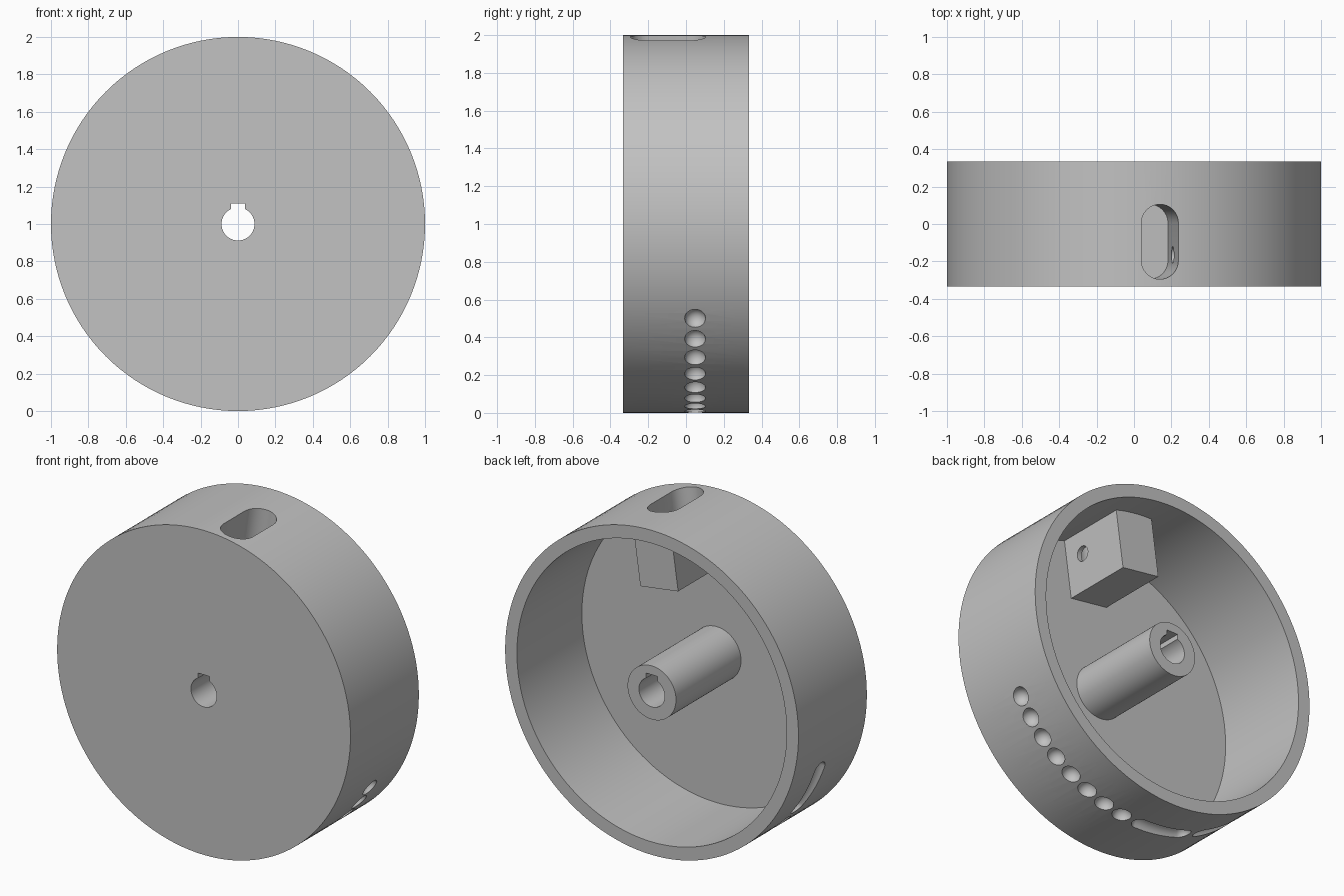
import bpy, bmesh, math
from mathutils import Matrix, Vector

if "Cube" in bpy.data.objects:
    bpy.data.objects.remove(bpy.data.objects["Cube"])

SEG = 128
HALF = 0.333                      # half of the drum width along y
TILT = math.radians(8)            # angle of the pocket block from the vertical
LIFT = Matrix.Translation((0, 0, 1))
RADIAL = LIFT @ Matrix.Rotation(TILT, 4, 'Y')

grey = bpy.data.materials.new("plain_grey")
grey.diffuse_color = (0.54, 0.54, 0.54, 1)
grey.use_nodes = True
grey.node_tree.nodes["Principled BSDF"].inputs["Base Color"].default_value = grey.diffuse_color


def finish(name, bm, matrix):
    bmesh.ops.transform(bm, matrix=matrix, verts=bm.verts)
    bmesh.ops.recalc_face_normals(bm, faces=bm.faces)
    mesh = bpy.data.meshes.new(name)
    bm.to_mesh(mesh)
    bm.free()
    mesh.materials.append(grey)
    ob = bpy.data.objects.new(name, mesh)
    bpy.context.collection.objects.link(ob)
    return ob


def box(name, lo, hi, matrix):
    bm = bmesh.new()
    bmesh.ops.create_cube(bm, size=1)
    for v in bm.verts:
        v.co = Vector([a + (c + 0.5) * (b - a) for a, b, c in zip(lo, hi, v.co)])
    return finish(name, bm, matrix)


def lathe(name, profile):
    """Closed (radius, y) profile spun about the y axis."""
    bm = bmesh.new()
    rings = []
    for i in range(SEG):
        a = 2 * math.pi * i / SEG
        rings.append([bm.verts.new((r * math.cos(a), y, r * math.sin(a))) for r, y in profile])
    n = len(profile)
    for i in range(SEG):
        p, q = rings[i], rings[(i + 1) % SEG]
        for j in range(n):
            k = (j + 1) % n
            bm.faces.new((p[j], p[k], q[k], q[j]))
    return finish(name, bm, LIFT)


def rim_capsule(name, start, end, rad, y):
    """Round-ended capsule bent along the rim, angles in degrees below +x."""
    start, end = math.radians(start), math.radians(end)
    cap, sides = 8, 24
    stations = [(start - rad * math.cos(t), rad * math.sin(t))
                for t in [math.pi / 2 * i / cap for i in range(1, cap + 1)]]
    if end > start:
        stations += [(start + (end - start) * i / 12, rad) for i in range(1, 12)]
    stations += [(end + rad * math.sin(t), rad * math.cos(t))
                 for t in [math.pi / 2 * i / cap for i in range(0 if end > start else 1, cap)]]

    def point(a, r, t):
        d = 1 + r * math.cos(t)
        return (d * math.cos(a), y + r * math.sin(t), -d * math.sin(a))

    bm = bmesh.new()
    rings = [[bm.verts.new(point(a, r, 2 * math.pi * k / sides)) for k in range(sides)]
             for a, r in stations]
    tips = [bm.verts.new(point(start - rad, 0, 0)), bm.verts.new(point(end + rad, 0, 0))]
    for k in range(sides):
        m = (k + 1) % sides
        for p, q in zip(rings, rings[1:]):
            bm.faces.new((p[k], p[m], q[m], q[k]))
        bm.faces.new((tips[0], rings[0][m], rings[0][k]))
        bm.faces.new((tips[1], rings[-1][k], rings[-1][m]))
    return finish(name, bm, LIFT)


def combine(target, tool, operation):
    mod = target.modifiers.new(tool.name, 'BOOLEAN')
    mod.operation, mod.object, mod.solver = operation, tool, 'EXACT'
    bpy.context.view_layer.objects.active = target
    bpy.ops.object.modifier_apply(modifier=mod.name)
    bpy.data.objects.remove(tool, do_unlink=True)


# Drum shell with front wall, rim and central hub in one profile
drum = lathe("drum", [(0.088, -HALF), (1, -HALF), (1, HALF), (0.92, HALF),
                      (0.92, -0.30), (0.165, -0.30), (0.165, HALF), (0.088, HALF)])

# Keyway along the bore
combine(drum, box("keyway", (-0.038, -0.5, 0.03), (0.038, 0.5, 0.11), LIFT), 'DIFFERENCE')

# Pocket block inside the rim
combine(drum, box("pocket_block", (-0.13, -0.32, 0.555), (0.13, 0.15, 0.955), RADIAL), 'UNION')

# Round-ended pocket cut from the rim into the block
bm = bmesh.new()
outline = []
for i in range(34):
    upper = i < 17
    t = math.pi * (i if upper else i - 1) / 16
    outline.append(bm.verts.new((0.1 * math.cos(t), (0.005 if upper else -0.195) + 0.1 * math.sin(t), 0.595)))
face = bm.faces.new(outline)
top = bmesh.ops.extrude_face_region(bm, geom=[face])
bmesh.ops.translate(bm, vec=(0, 0, 0.6), verts=[g for g in top["geom"] if isinstance(g, bmesh.types.BMVert)])
combine(drum, finish("pocket", bm, RADIAL), 'DIFFERENCE')

# Small side hole into the pocket
bm = bmesh.new()
bmesh.ops.create_cone(bm, cap_ends=True, segments=32, radius1=0.045, radius2=0.045, depth=0.15)
hole = finish("side_hole", bm, RADIAL @ Matrix.Translation((0.125, -0.165, 0.775))
              @ Matrix.Rotation(math.pi / 2, 4, 'Y'))
combine(drum, hole, 'DIFFERENCE')

# Row of round dimples, then three long grooves around the rim
for i in range(8):
    combine(drum, rim_capsule("dimple", 30 + 7.5 * i, 30 + 7.5 * i, 0.055, 0.048), 'DIFFERENCE')
for i in range(3):
    a = 90.3 + 26.2 * i
    combine(drum, rim_capsule("groove", a, a + 18, 0.05, 0.048), 'DIFFERENCE')

# Smooth curves with sharp edges
bpy.ops.object.select_all(action='DESELECT')
drum.select_set(True)
bpy.context.view_layer.objects.active = drum
bpy.ops.object.shade_smooth_by_angle(angle=math.radians(30))
